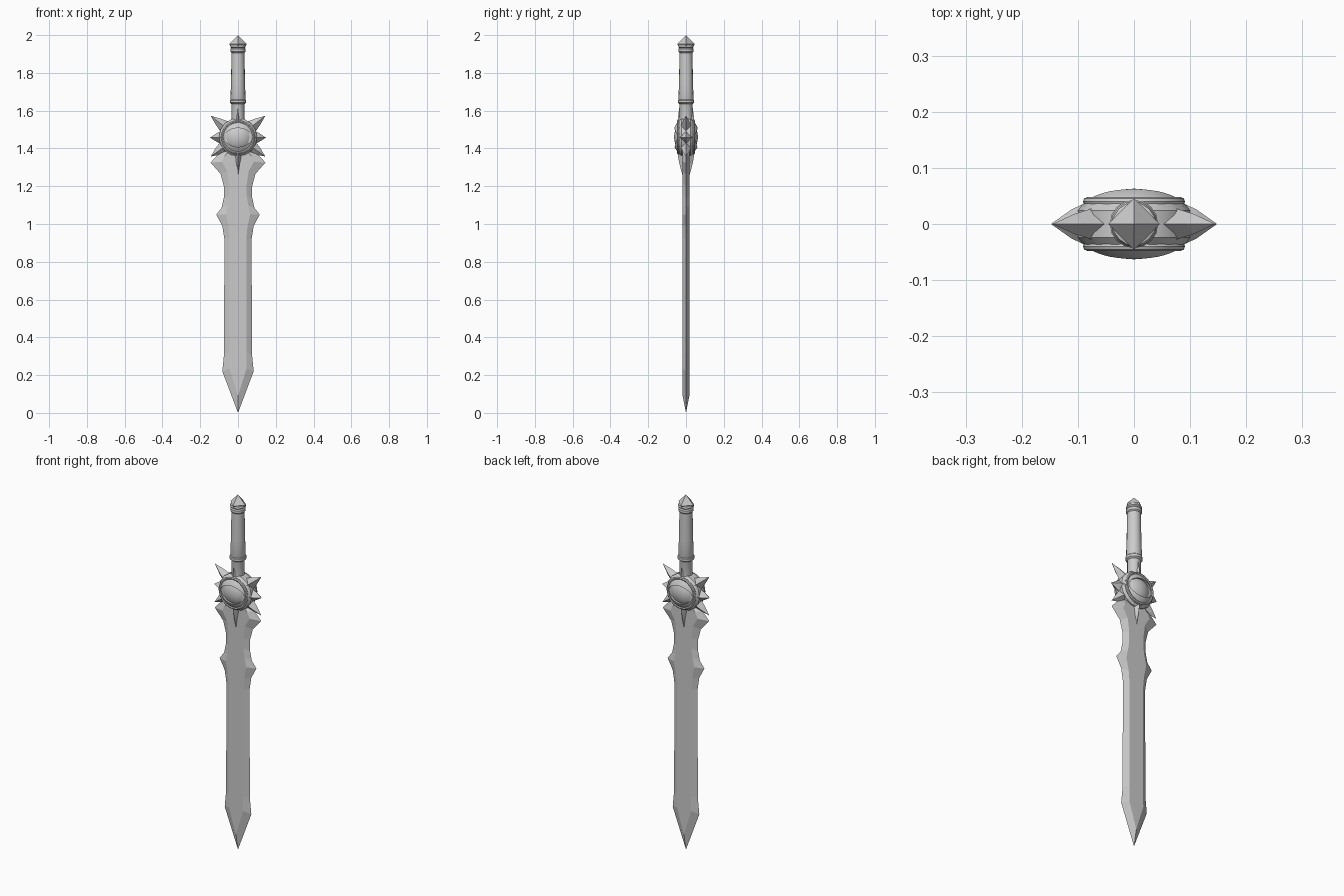
import bpy, bmesh, math
from mathutils import Vector, Matrix

if "Cube" in bpy.data.objects:
    bpy.data.objects.remove(bpy.data.objects["Cube"])

CZ = 1.46  # centre height of the eye guard


def make(name, verts, faces, smooth=None):
    mesh = bpy.data.meshes.new(name)
    mesh.from_pydata([tuple(v) for v in verts], [], faces)
    bm = bmesh.new()
    bm.from_mesh(mesh)
    bmesh.ops.remove_doubles(bm, verts=bm.verts, dist=1e-5)
    bmesh.ops.recalc_face_normals(bm, faces=bm.faces)
    bm.to_mesh(mesh)
    bm.free()
    ob = bpy.data.objects.new(name, mesh)
    bpy.context.collection.objects.link(ob)
    if smooth:
        bpy.ops.object.select_all(action='DESELECT')
        ob.select_set(True)
        bpy.context.view_layer.objects.active = ob
        bpy.ops.object.shade_smooth_by_angle(angle=math.radians(smooth))
    return ob


def grid_faces(rows, n):
    return [(r * n + i, r * n + (i + 1) % n, (r + 1) * n + (i + 1) % n, (r + 1) * n + i)
            for r in range(rows - 1) for i in range(n)]


def lathe(name, profile, n, matrix=Matrix(), smooth=None):
    # profile of (radius, height) turned about z, then moved by matrix
    verts = [matrix @ Vector((r * math.cos(2 * math.pi * i / n), r * math.sin(2 * math.pi * i / n), h))
             for r, h in profile for i in range(n)]
    faces = grid_faces(len(profile), n)
    if profile[0][0] > 0:
        faces.append(tuple(range(n)))
    if profile[-1][0] > 0:
        faces.append(tuple(range(len(verts) - n, len(verts))))
    return make(name, verts, faces, smooth)


# Blade: (outer x, outer z, bevel x, bevel z) up the right side, flat face between bevels
rows = [(0, 0, 0, .09), (.083, .22, .045, .235), (.074, .31, .044, .32), (.072, .92, .044, .92),
        (.083, .99, .05, .985), (.115, 1.05, .064, 1.05), (.087, 1.085, .054, 1.10),
        (.075, 1.14, .046, 1.15), (.075, 1.20, .046, 1.21), (.092, 1.265, .056, 1.28),
        (.145, 1.325, .085, 1.33), (.10, 1.375, .07, 1.36), (.06, 1.39, .05, 1.385)]
T = .018
verts = []
for ox, oz, ix, iz in rows:
    verts += [(ox, 0, oz), (ix, T, iz), (-ix, T, iz), (-ox, 0, oz), (-ix, -T, iz), (ix, -T, iz)]
n = len(rows)
make("blade", verts, grid_faces(n, 6) + [tuple(range(6 * n - 6, 6 * n))])

# Guard body: faceted disc facing front and back
to_y = Matrix.Translation((0, 0, CZ)) @ Matrix.Rotation(math.pi / 2, 4, 'X')
lathe("guard_body", [(.07, -.044), (.085, -.042), (.101, -.024), (.101, .024), (.085, .042), (.07, .044)],
      16, to_y, 30)


# Guard spikes: diamond base, slightly swollen middle, pointed or wedge tip
def spike(name, base_r, tip, half_w, half_y, tip_y=0.0):
    centre = Vector((0, 0, CZ))
    end = Vector((tip[0], 0, tip[1]))
    d = (end - centre).normalized()
    side = Vector((d.z, 0, -d.x))
    y = Vector((0, 1, 0))
    start = centre + d * base_r
    vs = []
    for t, w, h in ((0, half_w, half_y), (.5, half_w * .56, tip_y + (half_y - tip_y) * .6), (1, 0, tip_y)):
        p = start.lerp(end, t)
        vs += [p + side * w, p + y * h, p - side * w, p - y * h]
    make(name, vs, grid_faces(3, 4) + [(0, 1, 2, 3)])


for s, label in ((-1, "left"), (1, "right")):
    spike(label + "_side_spike", .075, (s * .148, 1.457), .042, .043)
    spike(label + "_upper_spike", .085, (s * .145, 1.573), .036, .030)
    spike(label + "_lower_spike", .085, (s * .145, 1.357), .036, .030)
spike("top_spike", .08, (0, 1.625), .034, .045, .034)
spike("bottom_spike", .08, (0, 1.255), .032, .046, .018)

# Eyes on both faces: socket ring, almond lids and eyeball
N = 32
for s, label in ((-1, "front"), (1, "back")):
    ring = []
    for k in range(9):
        a = 2 * math.pi * k / 8
        ring.append((.083 + .008 * math.cos(a), -s * (.040 + .008 * math.sin(a))))
    lathe(label + "_socket_ring", ring, N, to_y, 40)

    def dome(x, z, depth, r):
        return s * depth * math.sqrt(max(0, 1 - (x * x + z * z) / (r * r)))

    vs = []
    for t, back in ((0, 0), (.35, 0), (.7, 0), (1, 0), (1, .014)):
        for i in range(N):
            a = 2 * math.pi * i / N
            c, q = math.cos(a), math.sin(a)
            lid = .048 if q > 0 else .052
            x = c * (.086 + (.076 - .086) * t)
            z = q * (.086 + (lid * abs(q) ** .25 - .086) * t)
            vs.append((x, dome(x, z, .071, .1) - s * back, CZ + z))
    make(label + "_eyelids", vs, grid_faces(5, N), 40)

    ball = [(.084 * math.cos(k * math.pi / 16), -s * .063 * math.sin(k * math.pi / 16)) for k in range(8)]
    lathe(label + "_eyeball", ball + [(0, -s * .063)], N, to_y, 60)

# Grip with its lower and upper collars
lathe("grip", [(.034, 1.54), (.034, 1.64), (.040, 1.66), (.037, 1.75), (.034, 1.92)], 16, smooth=40)
lathe("lower_collar", [(.034, 1.635), (.043, 1.642), (.043, 1.655), (.036, 1.664)], 16, smooth=30)
lathe("upper_collar", [(.033, 1.905), (.040, 1.912), (.040, 1.926), (.035, 1.932), (.041, 1.938),
                       (.038, 1.948), (.03, 1.952)], 16, smooth=30)

# Pommel: four-sided point
lathe("pommel", [(.032, 1.925), (.046, 1.952), (0, 2.0)], 4)
